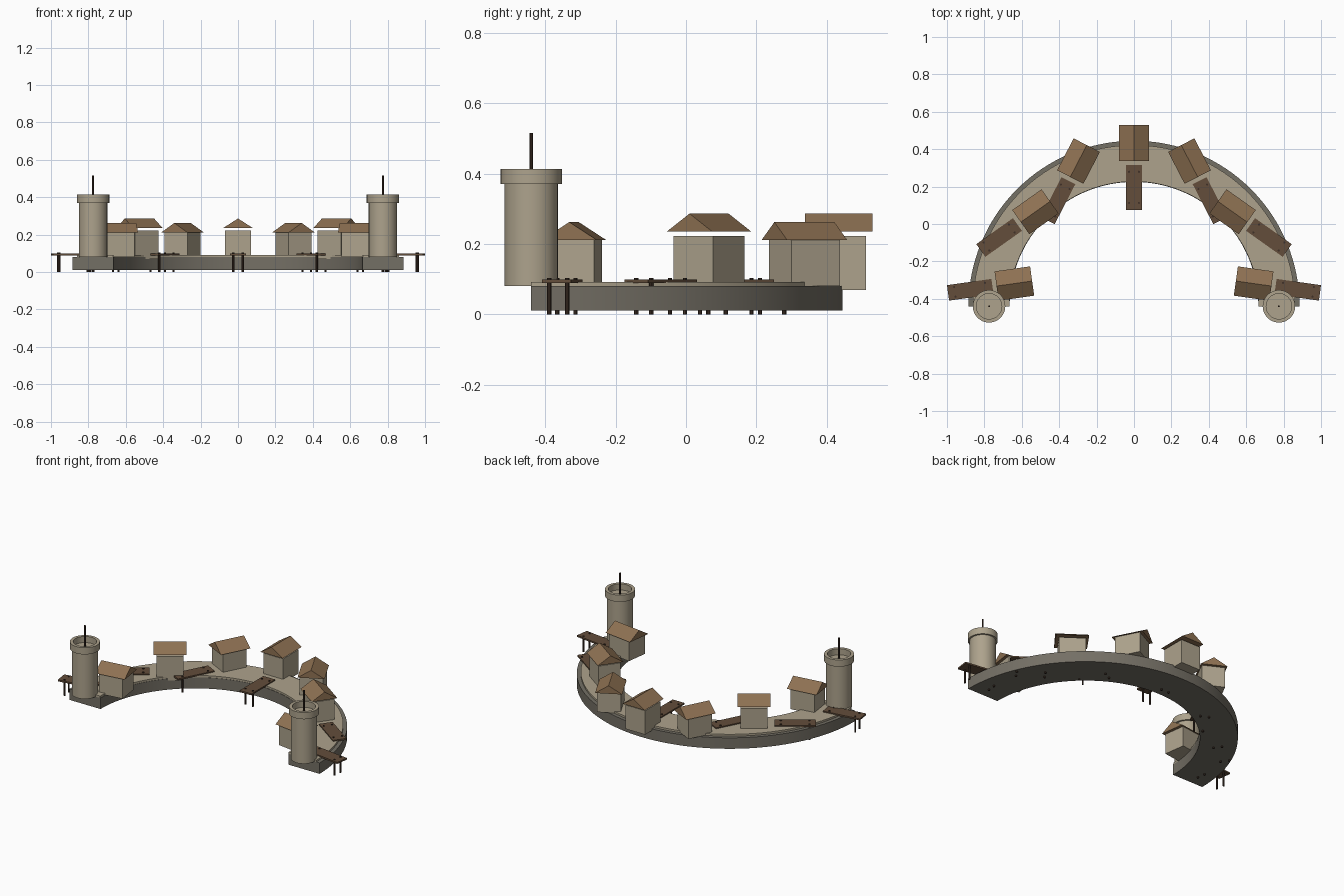
import bpy, bmesh, math
from mathutils import Matrix

if "Cube" in bpy.data.objects:
    bpy.data.objects.remove(bpy.data.objects["Cube"])

CY = -0.44  # centre of the harbour arc


def material(name, col):
    m = bpy.data.materials.new(name)
    m.diffuse_color = (*col, 1)
    m.use_nodes = True
    m.node_tree.nodes["Principled BSDF"].inputs["Base Color"].default_value = m.diffuse_color
    return m


STONE = material("pale stone", (0.42, 0.365, 0.265))
QUAY = material("dark stone", (0.175, 0.16, 0.13))
ROOF = material("brown roof", (0.27, 0.165, 0.085))
PLANK = material("dock wood", (0.125, 0.075, 0.043))
POST = material("dark wood", (0.05, 0.03, 0.02))


def finish(name, bm, mat, matrix=None, smooth=False):
    bmesh.ops.recalc_face_normals(bm, faces=bm.faces)
    me = bpy.data.meshes.new(name)
    bm.to_mesh(me)
    bm.free()
    me.materials.append(mat)
    ob = bpy.data.objects.new(name, me)
    bpy.context.collection.objects.link(ob)
    if matrix:
        ob.matrix_world = matrix
    if smooth:
        bpy.ops.object.select_all(action='DESELECT')
        ob.select_set(True)
        bpy.context.view_layer.objects.active = ob
        bpy.ops.object.shade_smooth_by_angle(angle=math.radians(35))
    return ob


def half_ring(name, r0, r1, z0, z1, mat, n=64):
    """Half ring with a rectangular section."""
    bm = bmesh.new()
    rows = []
    for i in range(n + 1):
        a = math.pi * i / n
        rows.append([bm.verts.new((r * math.cos(a), CY + r * math.sin(a), z))
                     for r, z in ((r0, z0), (r1, z0), (r1, z1), (r0, z1))])
    for p, q in zip(rows, rows[1:]):
        for k in range(4):
            bm.faces.new((p[k], p[(k + 1) % 4], q[(k + 1) % 4], q[k]))
    bm.faces.new(rows[0])
    bm.faces.new(rows[-1])
    finish(name, bm, mat, smooth=True)


def lathe(name, profile, mat, matrix, n=32):
    """Turned solid, closed with a cap at both profile ends."""
    bm = bmesh.new()
    rings = [[bm.verts.new((r * math.cos(2 * math.pi * i / n),
                            r * math.sin(2 * math.pi * i / n), z))
              for i in range(n)] for r, z in profile]
    for p, q in zip(rings, rings[1:]):
        for i in range(n):
            j = (i + 1) % n
            bm.faces.new((p[i], p[j], q[j], q[i]))
    bm.faces.new(rings[0])
    bm.faces.new(rings[-1])
    finish(name, bm, mat, matrix, True)


def box(name, size, z, mat, matrix):
    bm = bmesh.new()
    bmesh.ops.create_cube(bm, size=1)
    bmesh.ops.transform(bm, matrix=Matrix.Translation((0, 0, z)) @ Matrix.Diagonal((*size, 1)),
                        verts=bm.verts)
    finish(name, bm, mat, matrix)


def gable(name, length, width, z0, z1, mat, matrix):
    """Triangular prism, ridge along local x."""
    bm = bmesh.new()
    ends = [[bm.verts.new((s * length / 2, y, z)) for y, z in
             ((-width / 2, z0), (width / 2, z0), (0, z1))] for s in (-1, 1)]
    for k in range(3):
        j = (k + 1) % 3
        bm.faces.new((ends[0][k], ends[0][j], ends[1][j], ends[1][k]))
    bm.faces.new(ends[0])
    bm.faces.new(ends[1])
    finish(name, bm, mat, matrix)


# Quay and its paved top
half_ring("quay_base", 0.665, 0.885, 0.01, 0.08, QUAY)
half_ring("quay_paving", 0.667, 0.862, 0.08, 0.092, STONE)

# Two end towers with hollow parapets and flag poles
for side, s in (("left", -1), ("right", 1)):
    at = Matrix.Translation((s * 0.775, CY, 0))
    lathe(side + "_tower_shaft", [(0.076, 0.08), (0.076, 0.372)], STONE, at)
    lathe(side + "_tower_parapet", [(0.076, 0.37), (0.087, 0.37), (0.087, 0.413),
                                    (0.068, 0.413), (0.068, 0.374)], STONE, at)
    lathe(side + "_tower_pole", [(0.005, 0.37), (0.005, 0.515)], POST, at, 8)

# Houses and docks, spread along two ellipses and turned the opposite way
for i in range(7):
    a = math.radians(8 + i * 164 / 6)
    turn = Matrix.Rotation(-a, 4, 'Z')
    n = str(i + 1)

    at = Matrix.Translation((0.646 * math.cos(a), CY + 0.874 * math.sin(a), 0)) @ turn
    tall = i % 2
    h = 0.153 if tall else 0.13
    eave = 0.235 if tall else 0.211
    box("house_walls_" + n, (0.155, 0.138, h), 0.146, STONE, at)
    gable("house_roof_" + n, 0.192, 0.158, eave, eave + 0.051, ROOF, at)

    at = Matrix.Translation((0.884 * math.cos(a), CY + 0.636 * math.sin(a), 0)) @ turn
    box("dock_deck_" + n, (0.24, 0.083, 0.01), 0.094, PLANK, at)
    for j, (x, y) in enumerate(((-1, -1), (-1, 1), (1, -1), (1, 1))):
        lathe(f"dock_post_{n}_{j + 1}", [(0.006, 0), (0.006, 0.103)], POST,
              at @ Matrix.Translation((x * 0.083, y * 0.026, 0)), 8)
